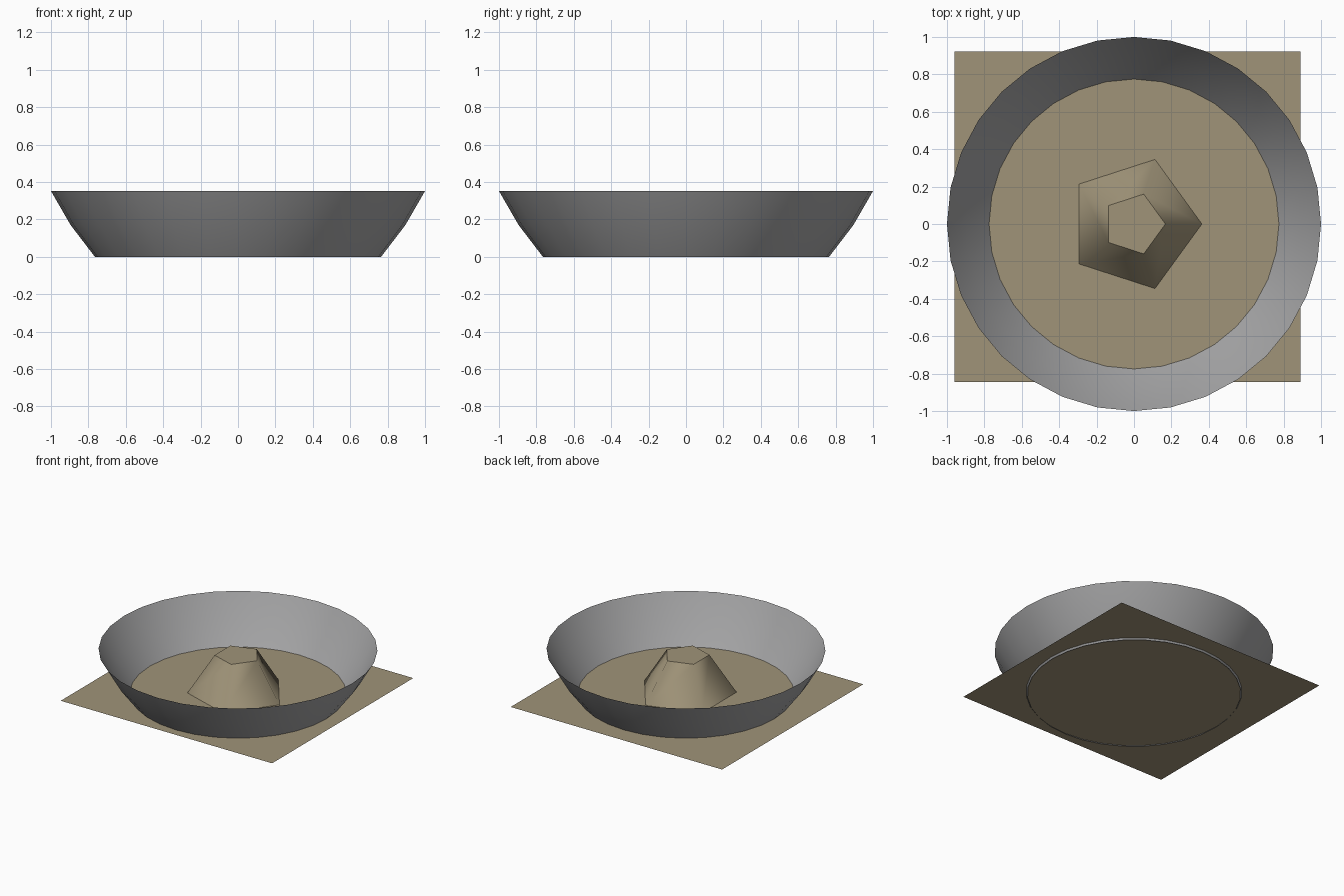
import bpy, bmesh, math

if "Cube" in bpy.data.objects:
    bpy.data.objects.remove(bpy.data.objects["Cube"])


def material(name, color):
    m = bpy.data.materials.new(name)
    m.diffuse_color = (*color, 1.0)
    m.use_nodes = True
    m.node_tree.nodes["Principled BSDF"].inputs["Base Color"].default_value = m.diffuse_color
    return m


stone = material("grey stone", (0.38, 0.38, 0.385))
earth = material("sandy brown", (0.35, 0.295, 0.19))


def lathe(name, profile, sides, mat, cap_top=False):
    """Spin a (radius, z) profile into a smooth shell, optionally with a flat top."""
    bm = bmesh.new()
    rings = []
    for r, z in profile:
        rings.append([bm.verts.new((r * math.cos(2 * math.pi * i / sides),
                                    r * math.sin(2 * math.pi * i / sides), z))
                      for i in range(sides)])
    for low, high in zip(rings, rings[1:]):
        for i in range(sides):
            j = (i + 1) % sides
            bm.faces.new((low[i], low[j], high[j], high[i])).smooth = True
    if cap_top:
        cap = bm.faces.new(rings[-1])
        cap.smooth = False
        for e in cap.edges:
            e.smooth = False
    mesh = bpy.data.meshes.new(name)
    bm.to_mesh(mesh)
    bm.free()
    mesh.materials.append(mat)
    obj = bpy.data.objects.new(name, mesh)
    bpy.context.collection.objects.link(obj)
    return obj


# Flared open bowl wall
lathe("bowl_wall", [(0.765, 0.0), (0.895, 0.17), (1.0, 0.352)], 32, stone)

# Five-sided mound in the middle
lathe("center_mound", [(0.363, 0.013), (0.168, 0.31)], 5, earth, cap_top=True)

# Slightly off-centre rectangular floor sheet
bpy.ops.mesh.primitive_plane_add(size=1, location=(-0.036, 0.039, 0.013))
floor = bpy.context.object
floor.name = "floor_sheet"
floor.scale = (1.85, 1.765, 1)
bpy.ops.object.transform_apply(location=False, rotation=False, scale=True)
floor.data.materials.append(earth)
